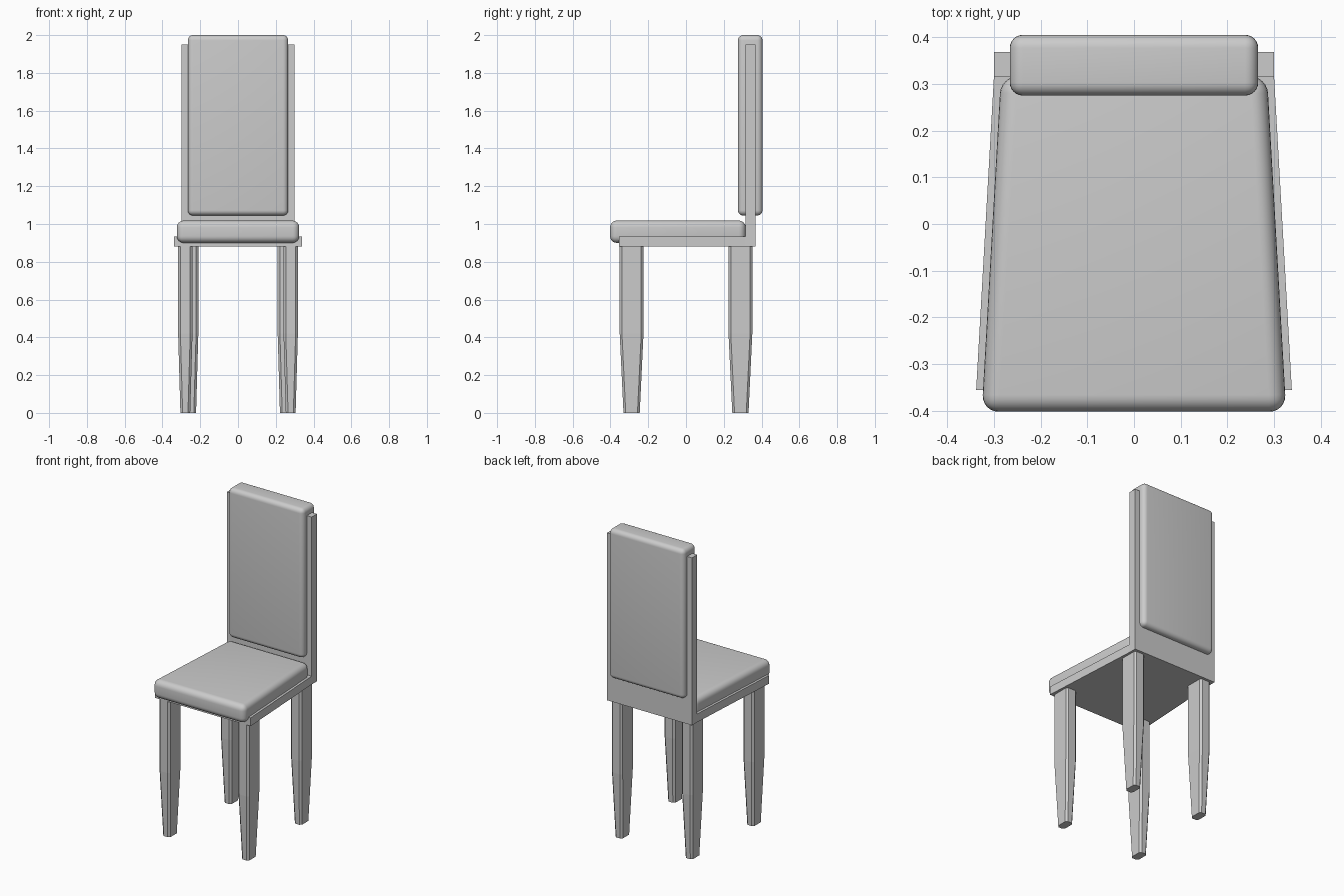
import bpy, bmesh
from mathutils import Vector

cube = bpy.data.objects.get("Cube")
if cube:
    bpy.data.objects.remove(cube, do_unlink=True)

grey = bpy.data.materials.new("plain_grey")
grey.use_nodes = True
grey.diffuse_color = (0.6, 0.6, 0.6, 1)
grey.node_tree.nodes["Principled BSDF"].inputs["Base Color"].default_value = (0.6, 0.6, 0.6, 1)


def loft(name, rings):
    """Closed solid through a stack of outlines that share a point count."""
    bm = bmesh.new()
    loops = [[bm.verts.new(p) for p in ring] for ring in rings]
    n = len(loops[0])
    bm.faces.new(loops[0])
    bm.faces.new(loops[-1])
    for low, high in zip(loops, loops[1:]):
        for i in range(n):
            j = (i + 1) % n
            bm.faces.new((low[i], low[j], high[j], high[i]))
    bmesh.ops.recalc_face_normals(bm, faces=bm.faces)
    mesh = bpy.data.meshes.new(name)
    bm.to_mesh(mesh)
    bm.free()
    mesh.materials.append(grey)
    obj = bpy.data.objects.new(name, mesh)
    bpy.context.collection.objects.link(obj)
    return obj


def slab(name, front_half, back_half, y0, y1, z0, z1):
    """Upright block whose plan narrows from front to back."""
    plan = [(-front_half, y0), (front_half, y0), (back_half, y1), (-back_half, y1)]
    return loft(name, [[(x, y, z) for x, y in plan] for z in (z0, z1)])


def soften(obj, radius):
    """Round every edge, as on padding."""
    bevel = obj.modifiers.new("rounding", "BEVEL")
    bevel.width = radius
    bevel.segments = 6
    bevel.limit_method = "NONE"
    bpy.ops.object.select_all(action="DESELECT")
    obj.select_set(True)
    bpy.context.view_layer.objects.active = obj
    bpy.ops.object.modifier_apply(modifier=bevel.name)
    bpy.ops.object.shade_smooth_by_angle()


def chamfered(cx, cy, w, d, z, cut=0.012):
    """Rectangle outline with clipped corners."""
    a, b = w / 2, d / 2
    pts = [(-a + cut, -b), (a - cut, -b), (a, -b + cut), (a, b - cut),
           (a - cut, b), (-a + cut, b), (-a, b - cut), (-a, -b + cut)]
    return [(cx + x, cy + y, z) for x, y in pts]


# Seat frame and back board
slab("seat_frame", 0.338, 0.30, -0.355, 0.315, 0.88, 0.933)
slab("back_board", 0.30, 0.30, 0.315, 0.368, 0.88, 1.95)

# Padding
soften(slab("seat_cushion", 0.326, 0.285, -0.402, 0.316, 0.90, 1.018), 0.036)
soften(slab("back_cushion", 0.266, 0.266, 0.275, 0.405, 1.045, 2.0), 0.028)

# Legs: straight above, tapered below
for row, cx, cy in (("front", 0.279, -0.288), ("back", 0.248, 0.288)):
    for side, sign in (("left", 1), ("right", -1)):
        loft(f"{row}_leg_{side}", [chamfered(sign * cx, cy, w, d, z) for w, d, z in
                                   ((0.052, 0.086, 0), (0.076, 0.126, 0.42), (0.076, 0.126, 0.88))])
